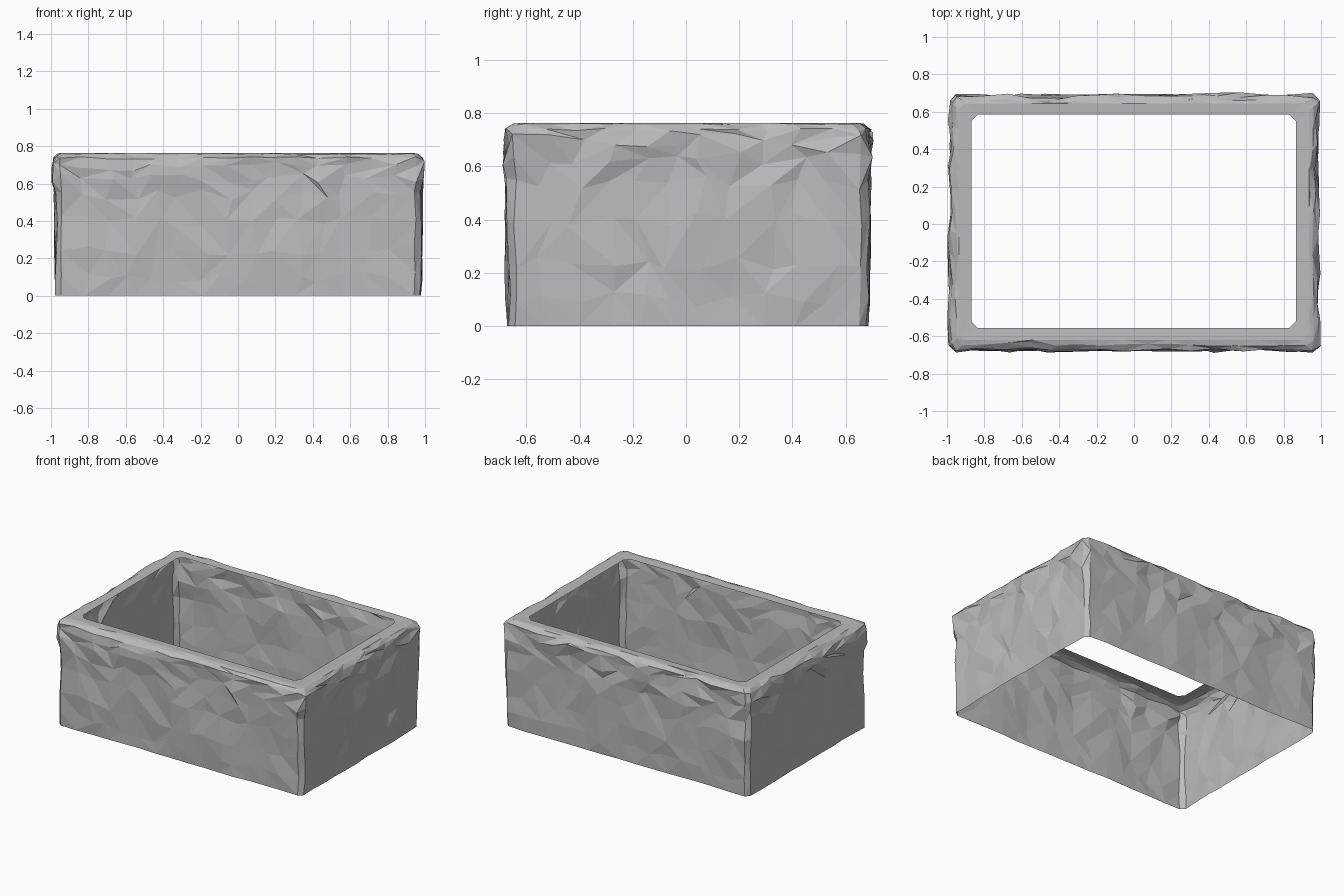
import bpy, bmesh, random
from mathutils import Vector, noise

random.seed(7)
if "Cube" in bpy.data.objects:
    bpy.data.objects.remove(bpy.data.objects["Cube"], do_unlink=True)

stone = bpy.data.materials.new("grey stone")
stone.use_nodes = True
stone.diffuse_color = (0.5, 0.5, 0.5, 1)
stone.node_tree.nodes["Principled BSDF"].inputs["Base Color"].default_value = (0.5, 0.5, 0.5, 1)


def outline(x0, x1, y0, y1, cut):
    """Rectangle with cut corners, counter-clockwise: (position, outward normal, is corner)."""
    corners = [Vector(c) for c in ((x0, y0), (x1, y0), (x1, y1), (x0, y1))]
    points = []
    for i, a in enumerate(corners):
        b = corners[(i + 1) % 4]
        along = (b - a).normalized()
        normal = Vector((along.y, -along.x))
        start, end = a + along * cut, b - along * cut
        steps = 15 if i % 2 == 0 else 11
        for s in range(steps + 1):
            points.append((start.lerp(end, s / steps), normal, s in (0, steps)))
    return points


# Rings from the ground up the rough wall, over the worn edge, to the opening:
# height, inset from the wall, roughness, sideways jitter
RINGS = [
    (0.0, 0.005, 0.004, 0.01),
    (0.10, 0.002, 0.008, 0.03),
    (0.24, 0.0, 0.008, 0.04),
    (0.40, 0.0, 0.010, 0.04),
    (0.54, 0.0, 0.012, 0.04),
    (0.63, -0.003, 0.014, 0.035),
    (0.70, -0.006, 0.014, 0.03),
    (0.738, 0.0, 0.010, 0.02),
    (0.758, 0.025, 0.008, 0.015),
]
# Chips knocked out of the edge: centre, radius, depth
CHIPS = [
    (Vector((-0.55, -0.68, 0.74)), 0.16, 0.02),
    (Vector((-0.45, 0.68, 0.75)), 0.10, 0.02),
    (Vector((0.97, 0.25, 0.75)), 0.12, 0.015),
    (Vector((-0.97, -0.2, 0.74)), 0.14, 0.015),
]

bm = bmesh.new()
rings = []
for z, inset, rough, slide in RINGS:
    ring = []
    for p, n, corner in outline(-0.978 + inset, 0.978 - inset, -0.672 + inset, 0.685 - inset, 0.03):
        side = Vector((-n.y, n.x))
        push = random.uniform(-rough, rough)
        push += 0.009 * noise.noise(Vector((p.x * 4, p.y * 4, z * 4)))
        move = 0.006 if corner else slide
        p = p + n * push + side * random.uniform(-move, move)
        lift = 0 if z == 0 else random.uniform(-1, 1) * min(slide, 0.03) * (0.3 if z > 0.73 else 1)
        v = Vector((p.x, p.y, z + lift))
        for centre, radius, depth in CHIPS:
            fall = max(0, 1 - (v - centre).length / radius)
            v -= Vector((n.x, n.y, 0.4)) * depth * fall
        ring.append(bm.verts.new(v))
    rings.append(ring)

# Flat top rim, ending at the clean edge of the opening
for inset_ring, height in (((-0.935, 0.935, -0.62, 0.645, 0.03), 0.763),
                           ((-0.87, 0.865, -0.557, 0.585, 0.035), 0.76)):
    rings.append([bm.verts.new((p.x, p.y, height)) for p, n, c in outline(*inset_ring)])

# Irregular triangles between neighbouring rings
for low, high in zip(rings, rings[1:]):
    for i in range(len(low)):
        j = (i + 1) % len(low)
        a, b, c, d = low[i], low[j], high[j], high[i]
        if random.random() < 0.5:
            bm.faces.new((a, b, c))
            bm.faces.new((a, c, d))
        else:
            bm.faces.new((a, b, d))
            bm.faces.new((b, c, d))

mesh = bpy.data.meshes.new("stone_trough")
bm.to_mesh(mesh)
bm.free()
mesh.materials.append(stone)
trough = bpy.data.objects.new("stone_trough", mesh)
bpy.context.collection.objects.link(trough)
